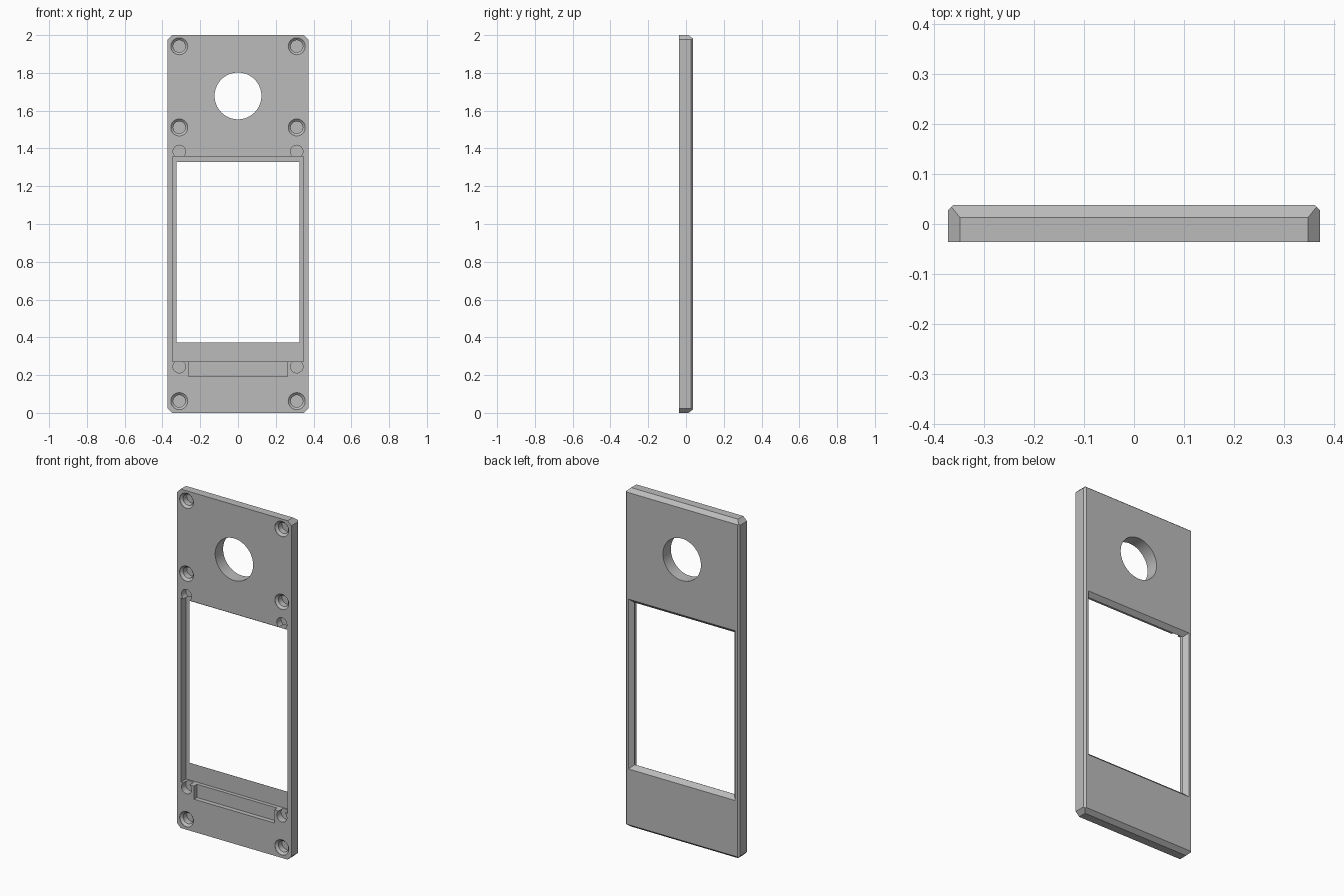
import bpy, bmesh
from mathutils import Vector, Matrix

if "Cube" in bpy.data.objects:
    bpy.data.objects.remove(bpy.data.objects["Cube"])

W, H = 0.373, 2.0
FRONT, BACK = -0.036, 0.038
FLOOR = 0.013          # depth reached by the screen pocket
CORNER = 0.024

grey = bpy.data.materials.new("plain grey")
grey.use_nodes = True
colour = (0.5, 0.5, 0.5, 1)
grey.diffuse_color = colour
grey.node_tree.nodes["Principled BSDF"].inputs["Base Color"].default_value = colour


def make_object(name, bm):
    bmesh.ops.recalc_face_normals(bm, faces=bm.faces)
    mesh = bpy.data.meshes.new(name)
    bm.to_mesh(mesh)
    bm.free()
    mesh.materials.append(grey)
    obj = bpy.data.objects.new(name, mesh)
    bpy.context.collection.objects.link(obj)
    return obj


def loft(bm, loops):
    """Closed solid through matching loops of points."""
    rings = [[bm.verts.new(p) for p in loop] for loop in loops]
    n = len(rings[0])
    for a, b in zip(rings, rings[1:]):
        for i in range(n):
            j = (i + 1) % n
            bm.faces.new((a[i], a[j], b[j], b[i]))
    bm.faces.new(rings[0])
    bm.faces.new(rings[-1])


def rect(x, z0, z1, y):
    return [(-x, y, z0), (x, y, z0), (x, y, z1), (-x, y, z1)]


def circle(x, z, r, y, n=48):
    spoke = Vector((r, 0, 0))
    return [Vector((x, y, z)) + Matrix.Rotation(6.283185 * i / n, 3, 'Y') @ spoke
            for i in range(n)]


# Plate outline with clipped corners
bm = bmesh.new()
quarter = [(W, CORNER), (W, H - CORNER), (W - CORNER, H)]
right = [(W - CORNER, 0)] + quarter
outline = right + [(-x, z) for x, z in reversed(right)]
loft(bm, [[(x, y, z) for x, z in outline] for y in (FRONT, BACK)])

# Chamfers along the back edges: narrow on the sides, wider at the ends
for point, normal in [((W, 0.027, 1), (1, 1, 0)), ((-W, 0.027, 1), (-1, 1, 0)),
                      ((0, 0.013, H), (0, 0.02, 0.025)),
                      ((0, 0.013, 0), (0, 0.02, -0.025))]:
    cut = bmesh.ops.bisect_plane(bm, geom=bm.verts[:] + bm.edges[:] + bm.faces[:],
                                 plane_co=point, plane_no=normal, clear_outer=True)
    rim = [e for e in cut["geom_cut"] if isinstance(e, bmesh.types.BMEdge)]
    bmesh.ops.holes_fill(bm, edges=rim, sides=0)
plate = make_object("face_plate", bm)


def carve(loops):
    bm = bmesh.new()
    loft(bm, loops)
    cutter = make_object("cutter", bm)
    cutter.hide_render = True
    mod = plate.modifiers.new("cut", 'BOOLEAN')
    mod.operation = 'DIFFERENCE'
    mod.solver = 'EXACT'
    mod.object = cutter
    bpy.context.view_layer.objects.active = plate
    bpy.ops.object.modifier_apply(modifier=mod.name)
    bpy.data.objects.remove(cutter)


OUT = FRONT - 0.02

# Screen pocket, window flaring toward the back, and cable slot
carve([rect(0.347, 0.271, 1.357, OUT), rect(0.347, 0.271, 1.357, FLOOR)])
carve([rect(0.325, 0.372, 1.328, OUT), rect(0.325, 0.372, 1.328, FLOOR + 0.001),
       rect(0.348, 0.349, 1.351, BACK), rect(0.348, 0.349, 1.351, BACK + 0.02)])
carve([rect(0.262, 0.193, 0.3, OUT), rect(0.262, 0.193, 0.3, -0.009)])

# Round opening
carve([circle(0, 1.678, 0.124, OUT, 64), circle(0, 1.678, 0.124, BACK + 0.02, 64)])

for x in (-0.311, 0.311):
    # Blind screw holes with a tapered mouth
    for z in (0.062, 1.511, 1.941):
        carve([circle(x, z, 0.045, OUT), circle(x, z, 0.045, FRONT + 0.002),
               circle(x, z, 0.032, FRONT + 0.014), circle(x, z, 0.032, 0.012)])
    # Plain blind holes at the screen corners
    for z in (0.245, 1.384):
        carve([circle(x, z, 0.033, OUT), circle(x, z, 0.033, 0.005)])

bpy.ops.object.select_all(action='DESELECT')
plate.select_set(True)
bpy.context.view_layer.objects.active = plate
bpy.ops.object.shade_smooth_by_angle(angle=0.4)
